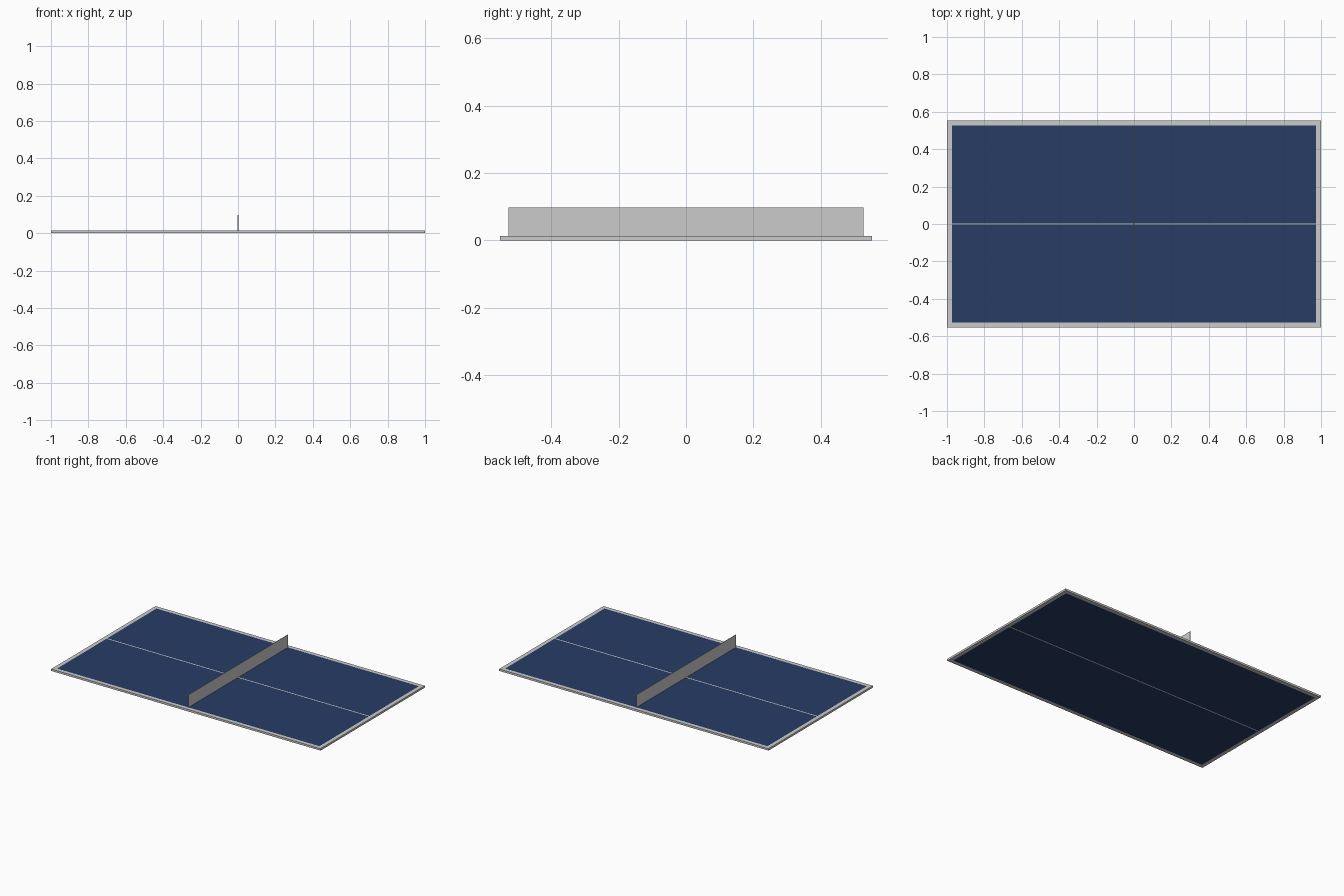
import bpy, bmesh

if "Cube" in bpy.data.objects:
    bpy.data.objects.remove(bpy.data.objects["Cube"])

HX, HY = 1.0, 0.553      # half size of the table top
RIM = 0.026              # width of the border
T = 0.013                # thickness of the top
LINE = 0.004             # half width of the centre line
IX, IY = HX - RIM, HY - RIM


def finish(name, bm, mat=None):
    bmesh.ops.recalc_face_normals(bm, faces=bm.faces)
    me = bpy.data.meshes.new(name)
    bm.to_mesh(me)
    bm.free()
    if mat:
        me.materials.append(mat)
    ob = bpy.data.objects.new(name, me)
    bpy.context.collection.objects.link(ob)
    return ob


def box(name, x0, x1, y0, y1, z0, z1, mat=None):
    bm = bmesh.new()
    bmesh.ops.create_cube(bm, size=1)
    for v in bm.verts:
        v.co.x = x1 if v.co.x > 0 else x0
        v.co.y = y1 if v.co.y > 0 else y0
        v.co.z = z1 if v.co.z > 0 else z0
    return finish(name, bm, mat)


blue = bpy.data.materials.new("table_blue")
blue.diffuse_color = (0.02, 0.045, 0.13, 1)
blue.use_nodes = True
blue.node_tree.nodes["Principled BSDF"].inputs["Base Color"].default_value = blue.diffuse_color

# Border frame: mitred rectangular ring, extruded to thickness
bm = bmesh.new()
corners = [(-1, -1), (1, -1), (1, 1), (-1, 1)]
outer = [bm.verts.new((sx * HX, sy * HY, 0)) for sx, sy in corners]
inner = [bm.verts.new((sx * IX, sy * IY, 0)) for sx, sy in corners]
for i in range(4):
    j = (i + 1) % 4
    bm.faces.new((outer[i], outer[j], inner[j], inner[i]))
ext = bmesh.ops.extrude_face_region(bm, geom=bm.faces[:], use_keep_orig=True)
for v in ext["geom"]:
    if isinstance(v, bmesh.types.BMVert):
        v.co.z = T
finish("border_frame", bm)

# Two blue playing panels either side of the centre line
box("panel_front", -IX, IX, -IY, -LINE, 0, T, blue)
box("panel_back", -IX, IX, LINE, IY, 0, T, blue)

# Centre line
box("centre_line", -IX, IX, -LINE, LINE, 0, T)

# Net standing across the middle
box("net", -0.0015, 0.0015, -IY, IY, T, 0.098)
